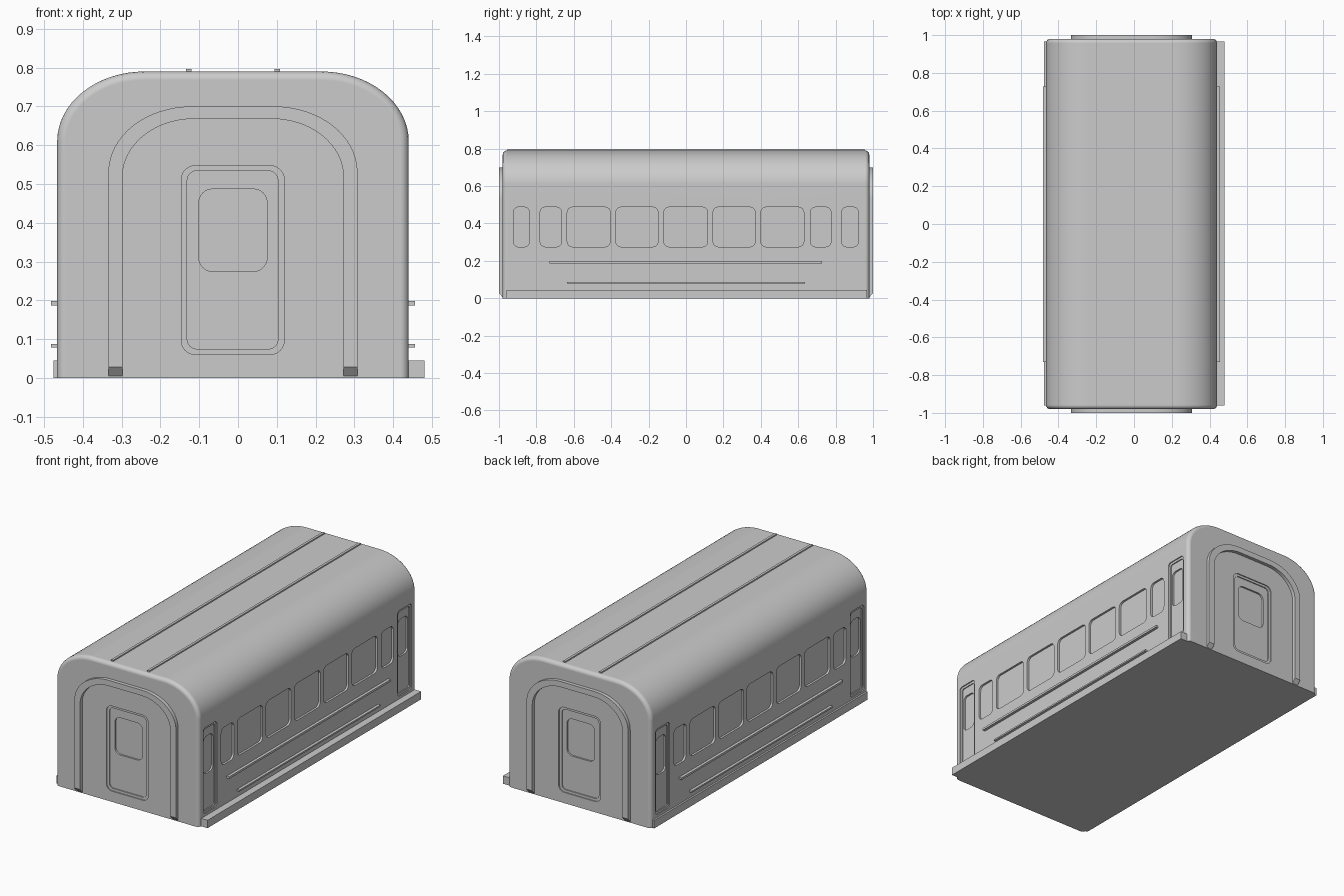
import bpy, bmesh, math

if "Cube" in bpy.data.objects:
    bpy.data.objects.remove(bpy.data.objects["Cube"], do_unlink=True)

CX = -0.013      # centre line of the body
HALF_W = 0.453   # half width of the body
HALF_L = 0.98    # half length of the body
HEIGHT = 0.79

grey = bpy.data.materials.new("plain_grey")
grey.use_nodes = True
grey.diffuse_color = (0.6, 0.6, 0.6, 1)
grey.node_tree.nodes["Principled BSDF"].inputs["Base Color"].default_value = (0.6, 0.6, 0.6, 1)


def corner(cu, cz, ru, rz, start, steps):
    """Quarter ellipse, counter-clockwise from the start angle."""
    angles = [math.radians(start + 90 * i / steps) for i in range(steps + 1)]
    return [(cu + ru * math.cos(a), cz + rz * math.sin(a)) for a in angles]


def arch(half, top, ru, rz, steps=16):
    """Outline of an arch standing on the ground, right foot to left foot."""
    right = corner(half - ru, top - rz, ru, rz, 0, steps)
    left = corner(ru - half, top - rz, ru, rz, 90, steps)
    return [(half, 0)] + right + left + [(-half, 0)]


def rounded(u0, u1, z0, z1, r, steps=6):
    """Outline of a rectangle with round corners."""
    return (corner(u1 - r, z1 - r, r, r, 0, steps) + corner(u0 + r, z1 - r, r, r, 90, steps)
            + corner(u0 + r, z0 + r, r, r, 180, steps) + corner(u1 - r, z0 + r, r, r, 270, steps))


def add_prism(bm, outline, axis, a, b):
    """Extrude an outline from a to b along x or y; returns both rings."""
    def place(p, d):
        return (d, p[0], p[1]) if axis == "x" else (p[0] + CX, d, p[1])
    rings = [[bm.verts.new(place(p, d)) for p in outline] for d in (a, b)]
    faces = [bm.faces.new(r) for r in rings]
    n = len(outline)
    for i in range(n):
        j = (i + 1) % n
        faces.append(bm.faces.new((rings[0][i], rings[0][j], rings[1][j], rings[1][i])))
    bmesh.ops.recalc_face_normals(bm, faces=faces)
    return rings


def make(name, bm):
    mesh = bpy.data.meshes.new(name)
    bm.to_mesh(mesh)
    bm.free()
    mesh.materials.append(grey)
    obj = bpy.data.objects.new(name, mesh)
    bpy.context.collection.objects.link(obj)
    return obj


def activate(obj):
    bpy.ops.object.select_all(action="DESELECT")
    obj.select_set(True)
    bpy.context.view_layer.objects.active = obj


def smooth(obj):
    activate(obj)
    bpy.ops.object.shade_smooth_by_angle(angle=math.radians(35))


def box(name, x0, x1, y0, y1, z0, z1):
    bm = bmesh.new()
    add_prism(bm, [(y0, z0), (y1, z0), (y1, z1), (y0, z1)], "x", x0, x1)
    return make(name, bm)


# Body shell with softened end edges
bm = bmesh.new()
rings = add_prism(bm, arch(HALF_W, HEIGHT, 0.225, 0.18), "y", -HALF_L, HALF_L)
end_edges = [e for e in bm.edges
             if abs(e.verts[0].co.y - e.verts[1].co.y) < 0.001
             and max(v.co.z for v in e.verts) > 0.001]
bmesh.ops.bevel(bm, geom=end_edges, offset=0.022, segments=4, profile=0.5,
                affect="EDGES", clamp_overlap=False)
bmesh.ops.recalc_face_normals(bm, faces=bm.faces[:])
body = make("car_body", bm)

# Recess outlines: door frames, door panels, and windows
SILL, LINTEL = 0.275, 0.487
side_doors = [(-0.942, -0.818), (0.813, 0.94)]
side_windows = [(-0.78, -0.665), (-0.635, -0.405), (-0.375, -0.15), (-0.118, 0.115),
                (0.145, 0.37), (0.40, 0.63), (0.665, 0.775)]
side_frames = [rounded(a, b, 0.06, 0.55, 0.02) for a, b in side_doors]
side_panels = [rounded(a + 0.012, b - 0.012, 0.073, 0.537, 0.015) for a, b in side_doors]
side_glass = [rounded(a + 0.02, b - 0.02, SILL, LINTEL, 0.025) for a, b in side_doors]
openings = [rounded(a, b, SILL, LINTEL, 0.028) for a, b in side_windows]
layers = [
    (0.006, side_frames, [rounded(-0.133, 0.132, 0.061, 0.547, 0.035)]),
    (0.012, side_panels + openings, [rounded(-0.118, 0.116, 0.075, 0.534, 0.025)]),
    (0.022, side_glass, [rounded(-0.088, 0.088, SILL, LINTEL, 0.035)]),
]
for depth, sides, ends in layers:
    bm = bmesh.new()
    for s in (-1, 1):
        for outline in sides:
            add_prism(bm, outline, "x", CX + s * (HALF_W - depth), CX + s * (HALF_W + 0.1))
        for outline in ends:
            add_prism(bm, outline, "y", s * (HALF_L - depth), s * (HALF_L + 0.1))
    cutter = make("recess_cutter", bm)
    cutter.hide_render = True
    mod = body.modifiers.new("recess", "BOOLEAN")
    mod.operation = "DIFFERENCE"
    mod.solver = "EXACT"
    mod.object = cutter
    activate(body)
    bpy.ops.object.modifier_apply(modifier=mod.name)
    bpy.data.objects.remove(cutter, do_unlink=True)
smooth(body)
weighted = body.modifiers.new("even_normals", "WEIGHTED_NORMAL")
weighted.keep_sharp = True

# Raised arch around each end door, with sloped feet
for s, label in ((-1, "front"), (1, "back")):
    bm = bmesh.new()
    band = arch(0.321, 0.70, 0.215, 0.17) + arch(0.285, 0.668, 0.185, 0.15)[::-1]
    inner, outer = add_prism(bm, band, "y", s * (HALF_L - 0.004), s)
    for v in outer:
        v.co.z = max(v.co.z, 0.028)
    smooth(make(label + "_arch", bm))

# Side rails
for s, label in ((-1, "right"), (1, "left")):
    x0, x1 = sorted((CX + s * (HALF_W - 0.005), CX + s * (HALF_W + 0.016)))
    box(label + "_upper_rail", x0, x1, -0.73, 0.727, 0.187, 0.199)
    box(label + "_lower_rail", x0, x1, -0.636, 0.636, 0.079, 0.088)

# Foot ledges, wide on one side and thin on the other
box("left_ledge", 0.43, 0.48, -0.96, 0.967, 0, 0.045)
box("right_ledge", -0.476, -0.455, -0.96, 0.967, 0, 0.045)

# Roof strips
for s, label in ((-1, "right"), (1, "left")):
    x = CX + s * 0.114
    box(label + "_roof_strip", x - 0.007, x + 0.007, -0.955, 0.955, HEIGHT - 0.005, HEIGHT + 0.007)
